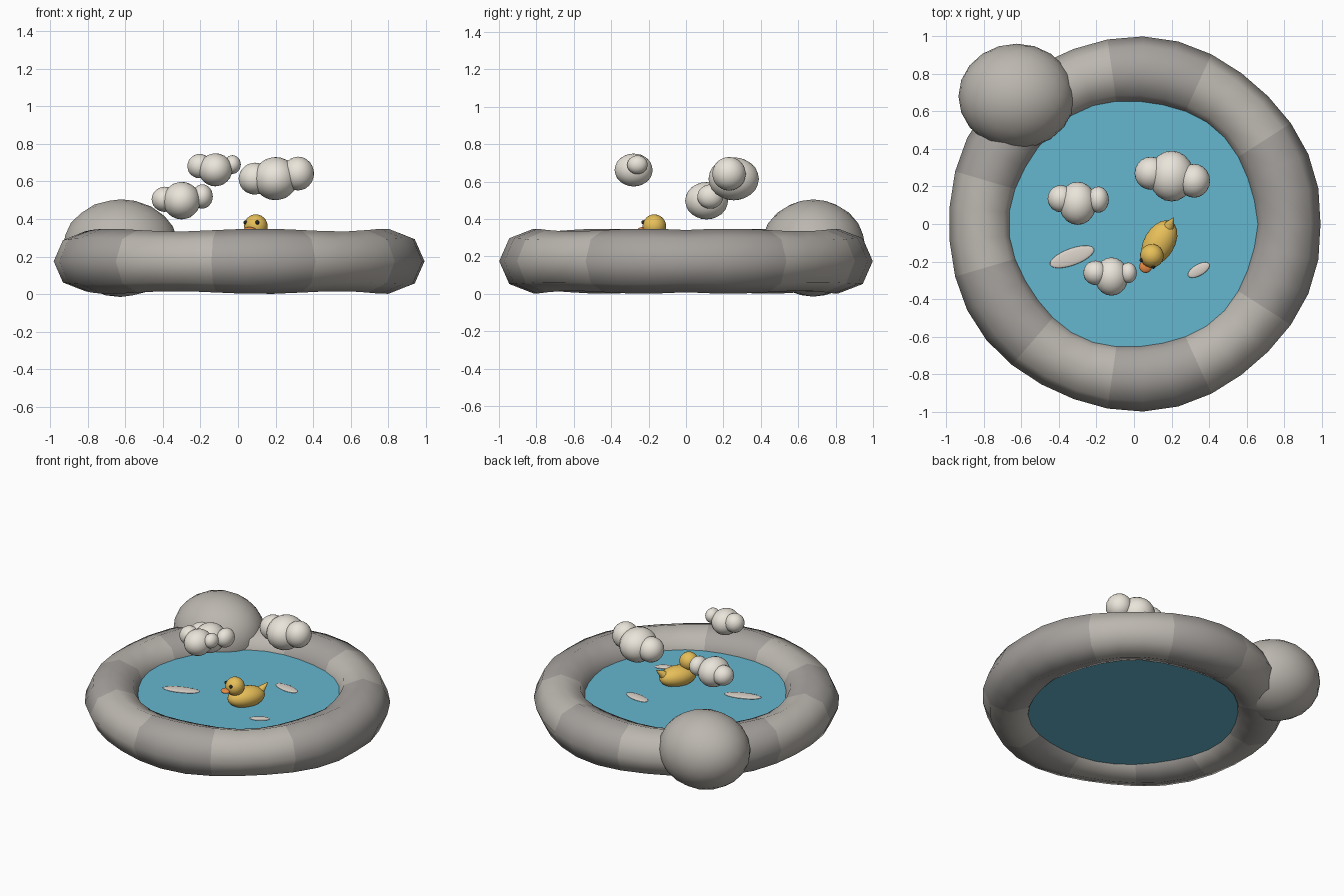
import bpy, bmesh, math
from mathutils import Vector, Matrix

if "Cube" in bpy.data.objects:
    bpy.data.objects.remove(bpy.data.objects["Cube"])

def material(name, rgb):
    m = bpy.data.materials.new(name)
    m.diffuse_color = (*rgb, 1)
    m.use_nodes = True
    m.node_tree.nodes["Principled BSDF"].inputs["Base Color"].default_value = m.diffuse_color
    return m

stone_light = material("stone_light", (0.50, 0.47, 0.43))
stone_dark = material("stone_dark", (0.38, 0.36, 0.34))
water_blue = material("water_blue", (0.13, 0.47, 0.62))
cloud_white = material("cloud_white", (0.82, 0.78, 0.70))
yellow = material("yellow", (0.80, 0.52, 0.10))
orange = material("orange", (0.80, 0.25, 0.06))
black = material("black", (0.02, 0.02, 0.02))
foam = material("foam", (0.72, 0.66, 0.60))

def finish(bm, name, mats):
    me = bpy.data.meshes.new(name)
    bmesh.ops.recalc_face_normals(bm, faces=bm.faces)
    bm.to_mesh(me)
    bm.free()
    for m in mats:
        me.materials.append(m)
    ob = bpy.data.objects.new(name, me)
    bpy.context.collection.objects.link(ob)
    return ob

def smooth(bm):
    for f in bm.faces:
        f.smooth = True

def blob(name, centre, size, mat, turn=0, detail=3):
    bm = bmesh.new()
    bmesh.ops.create_icosphere(bm, subdivisions=detail, radius=1)
    smooth(bm)
    bm.transform(Matrix.LocRotScale(Vector(centre), Matrix.Rotation(math.radians(turn), 3, 'Z').to_quaternion(), Vector(size)))
    return finish(bm, name, [mat])

# stone rim: lumpy eight-sided ring in eleven shaded segments
SEG, SUB, SIDES = 11, 3, 8
N = SEG * SUB
bm = bmesh.new()
rings = []
for i in range(N):
    a = 2 * math.pi * i / N
    b = min(a, 2 * math.pi - a)
    r = 0.177 + 0.008 * math.cos(5.5 * b - 1.55)
    ring = []
    for j in range(SIDES):
        t = 2 * math.pi * j / SIDES
        d = 0.816 + r * math.cos(t)
        ring.append(bm.verts.new((d * math.cos(a), d * math.sin(a), 0.175 + 0.94 * r * math.sin(t))))
    rings.append(ring)
for i in range(N):
    p, q = rings[i], rings[(i + 1) % N]
    for j in range(SIDES):
        k = (j + 1) % SIDES
        f = bm.faces.new((p[j], q[j], q[k], p[k]))
        f.material_index = (i // SUB) % 2
        f.smooth = True
finish(bm, "stone_rim", [stone_dark, stone_light])

# water disc
bm = bmesh.new()
bmesh.ops.create_cone(bm, cap_ends=True, segments=32, radius1=0.72, radius2=0.72, depth=0.15,
                      matrix=Matrix.Translation((0, 0, 0.148)))
finish(bm, "water", [water_blue])

# boulder on the rim
blob("boulder", (-0.625, 0.68, 0.245), (0.31, 0.28, 0.26), stone_light)

# foam patches
for n, (x, y, sx, sy, turn) in enumerate([(-0.33, -0.175, 0.125, 0.045, 20),
                                          (0.345, -0.245, 0.065, 0.03, 30),
                                          (0.22, 0.24, 0.095, 0.04, -12)]):
    blob(f"foam_patch_{n + 1}", (x, y, 0.225), (sx, sy, 0.008), foam, turn)

# clouds: a large puff with a smaller one on each side
clouds = [
    [((0.20, 0.255, 0.615), (0.12, 0.135, 0.115)), ((0.09, 0.27, 0.615), (0.087, 0.088, 0.085)),
     ((0.32, 0.23, 0.642), (0.085, 0.09, 0.09))],
    [((-0.12, -0.28, 0.662), (0.09, 0.102, 0.088)), ((-0.205, -0.26, 0.682), (0.065, 0.065, 0.065)),
     ((-0.03, -0.26, 0.69), (0.045, 0.055, 0.05))],
    [((-0.30, 0.11, 0.498), (0.10, 0.115, 0.10)), ((-0.39, 0.135, 0.505), (0.07, 0.072, 0.067)),
     ((-0.19, 0.13, 0.52), (0.056, 0.07, 0.065))],
]
for c, puffs in enumerate(clouds):
    for p, (centre, size) in enumerate(puffs):
        blob(f"cloud_{c + 1}_puff_{p + 1}", centre, size, cloud_white, detail=3)

# duck, placed by distance forward, to its side, and height
TURN = -30
fwd = Vector((math.sin(math.radians(TURN)), -math.cos(math.radians(TURN)), 0))
side = Vector((-fwd.y, fwd.x, 0))
base = Vector((0.135, -0.10, 0))

def at(f, s, z):
    return base + fwd * f + side * s + Vector((0, 0, z))

blob("duck_body", at(0, 0, 0.272), (0.082, 0.13, 0.07), yellow, TURN)
blob("duck_head", at(0.08, 0, 0.362), (0.063, 0.063, 0.063), yellow, TURN)
blob("duck_beak", at(0.146, 0, 0.342), (0.034, 0.034, 0.015), orange, TURN)
for s, label in ((-1, "right"), (1, "left")):
    blob(f"duck_eye_{label}", at(0.127, s * 0.036, 0.382), (0.011, 0.011, 0.012), black, TURN, 2)

# duck tail: cone leaning up and back
start, tip = at(-0.075, 0, 0.275), at(-0.155, 0, 0.343)
axis = tip - start
bm = bmesh.new()
bmesh.ops.create_cone(bm, cap_ends=True, segments=12, radius1=0.045, radius2=0.002, depth=axis.length)
for f in bm.faces:
    f.smooth = len(f.verts) == 4
bm.transform(Matrix.Translation((start + tip) / 2) @ axis.to_track_quat('Z', 'Y').to_matrix().to_4x4())
finish(bm, "duck_tail", [yellow])
